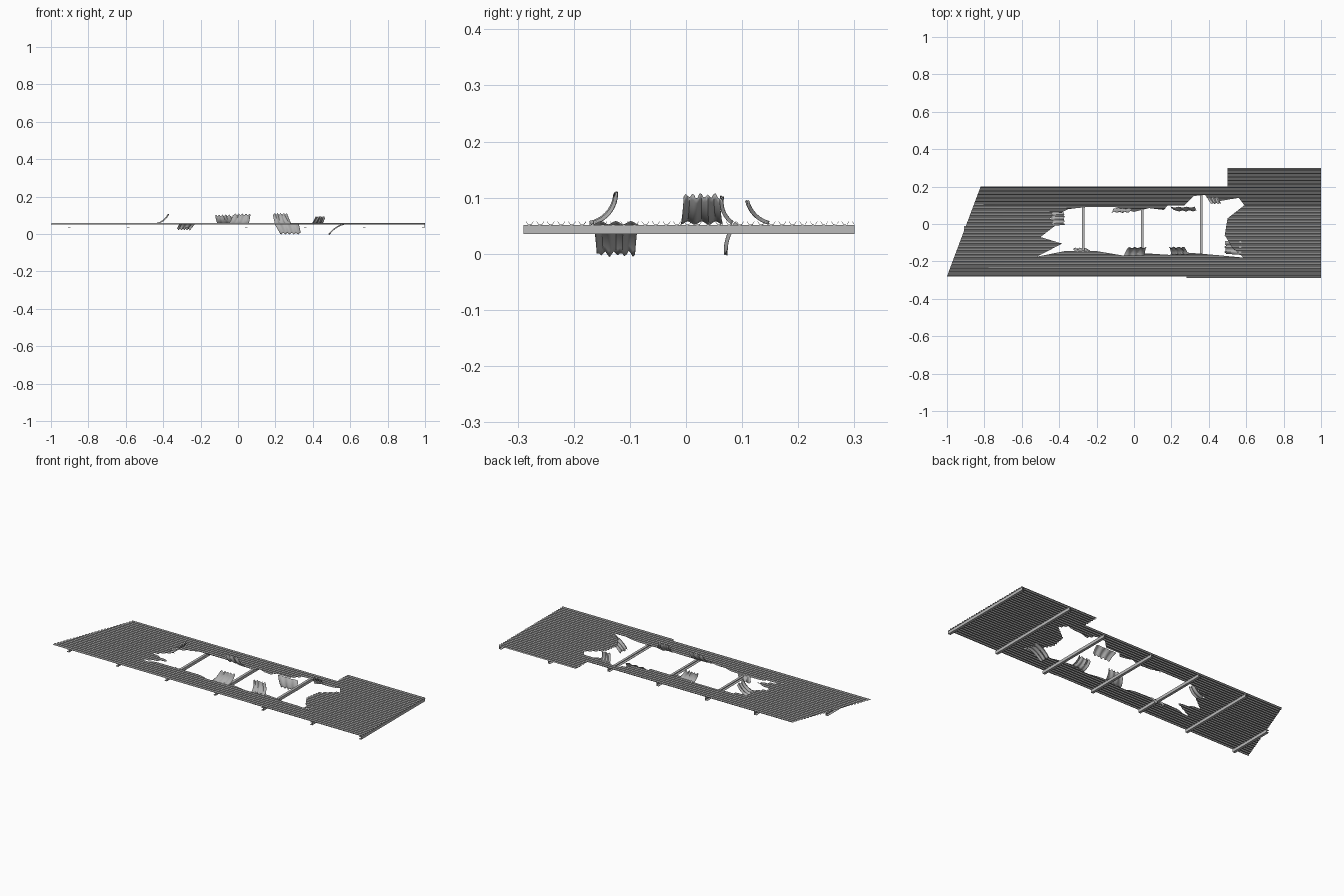
import bpy, bmesh, math
from mathutils import Vector

if "Cube" in bpy.data.objects:
    bpy.data.objects.remove(bpy.data.objects["Cube"])


def material(name, grey):
    m = bpy.data.materials.new(name)
    m.use_nodes = True
    m.diffuse_color = (grey, grey, grey, 1)
    m.node_tree.nodes["Principled BSDF"].inputs["Base Color"].default_value = (grey, grey, grey, 1)
    return m


sheet_mat = material("weathered steel sheet", 0.43)
beam_mat = material("galvanised steel", 0.5)

PITCH, LOW, HIGH = 0.01875, 0.052, 0.0575
STEPS = (0, 0.3, 0.5, 0.8)


def rib_height(y):
    """Trapezoid rib profile across the sheet."""
    f = (y / PITCH + 0.001) % 1.0
    if f < 0.3:
        k = 0
    elif f < 0.5:
        k = (f - 0.3) / 0.2
    elif f < 0.8:
        k = 1
    else:
        k = (1 - f) / 0.2
    return LOW + (HIGH - LOW) * k


def finish(bm, name, mat, thickness=0):
    mesh = bpy.data.meshes.new(name)
    bm.to_mesh(mesh)
    bm.free()
    ob = bpy.data.objects.new(name, mesh)
    bpy.context.collection.objects.link(ob)
    mesh.materials.append(mat)
    if thickness:
        mod = ob.modifiers.new("Thickness", "SOLIDIFY")
        mod.thickness = thickness
        mod.offset = 0
    return ob


# Corrugated sheet: outline and torn hole filled flat, sliced, then ribbed
outline = [(-1, -.28), (.28, -.28), (.28, -.29), (1, -.29),
           (1, .3), (.5, .3), (.5, .2), (-.82, .2)]
hole = [(-.35, .08), (-.26, .09), (-.1, .09), (0, .065), (.08, .085), (.16, .075),
        (.18, .1), (.27, .1), (.32, .15), (.38, .155), (.41, .115), (.56, .14),
        (.59, .1), (.5, .03), (.485, -.06), (.525, -.125), (.585, -.18),
        (.43, -.165), (.25, -.15), (.19, -.165), (.03, -.155), (-.05, -.17),
        (-.2, -.145), (-.37, -.145), (-.52, -.175), (-.385, -.105),
        (-.5, -.07), (-.41, 0), (-.45, .03)]
bm = bmesh.new()
for loop in (outline, hole):
    vs = [bm.verts.new((x, y, 0)) for x, y in loop]
    for a, b in zip(vs, vs[1:] + vs[:1]):
        bm.edges.new((a, b))
bmesh.ops.triangle_fill(bm, edges=bm.edges[:], use_beauty=True, normal=(0, 0, 1))
for i in range(-16, 17):
    for f in STEPS:
        bmesh.ops.bisect_plane(bm, geom=bm.verts[:] + bm.edges[:] + bm.faces[:], dist=1e-6,
                               plane_co=(0, (i + f) * PITCH, 0), plane_no=(0, 1, 0))
for f in bm.faces:
    f.normal_update()
    if f.normal.z < 0:
        f.normal_flip()
for v in bm.verts:
    v.co.z = rib_height(v.co.y)
finish(bm, "corrugated_sheet", sheet_mat, 0.0008)


# Purlins: open channel section swept along y
def purlin(name, x, y0, y1):
    w, top, bottom, t = 0.0075, 0.0515, 0.035, 0.002
    section = [(-w, top), (w, top), (w, bottom), (-w, bottom), (-w, bottom + t),
               (w - t, bottom + t), (w - t, top - t), (-w, top - t)]
    bm = bmesh.new()
    face = bm.faces.new([bm.verts.new((x + px, y0, pz)) for px, pz in section])
    ext = bmesh.ops.extrude_face_region(bm, geom=[face])["geom"]
    bmesh.ops.translate(bm, vec=(0, y1 - y0, 0),
                        verts=[g for g in ext if isinstance(g, bmesh.types.BMVert)])
    bmesh.ops.recalc_face_normals(bm, faces=bm.faces[:])
    finish(bm, name, beam_mat)


for i in range(7):
    front = -.29 if i > 3 else -.28
    back = -.01 if i == 0 else (.3 if i > 4 else .2)
    purlin(f"purlin_{i + 1}", -.902 + i * .3155, front, back)


# Torn flaps: curled strips rooted on the hole edge
def flap(name, root, inward, width, length, start, end, skew=0.0):
    """Bend a strip from angle start to end (degrees, + is up) as it leaves the sheet."""
    out = Vector((inward[0], inward[1], 0)).normalized()
    side = Vector((-out.y, out.x, 0))
    rows, cols = 8, 18
    bm = bmesh.new()
    grid = []
    spine = Vector((root[0], root[1], 0.055))
    for r in range(rows + 1):
        t = r / rows
        a = math.radians(start + (end - start) * t)
        if r:
            spine = spine + (out * math.cos(a) + Vector((0, 0, math.sin(a)))) * length / rows
        normal = Vector((0, 0, math.cos(a))) - out * math.sin(a)
        row = []
        for c in range(cols + 1):
            s = c / cols - 0.5
            wave = math.cos(s * math.tau * 3) * 0.003
            ragged = out * math.cos(a) + Vector((0, 0, math.sin(a)))
            jag = 0.005 * t * math.sin(c * 1.7)
            p = spine + side * (s * width * (1 - 0.15 * t) + skew * t) + normal * wave + ragged * jag
            row.append(bm.verts.new(p))
        grid.append(row)
    for r in range(rows):
        for c in range(cols):
            bm.faces.new((grid[r][c], grid[r][c + 1], grid[r + 1][c + 1], grid[r + 1][c]))
    bmesh.ops.recalc_face_normals(bm, faces=bm.faces[:])
    ob = finish(bm, name, sheet_mat, 0.0008)
    bpy.ops.object.select_all(action="DESELECT")
    ob.select_set(True)
    bpy.context.view_layer.objects.active = ob
    bpy.ops.object.shade_smooth_by_angle(angle=math.radians(40))


flap("left_flap_up", (-.44, .028), (1, 0), .075, .085, 5, 60)
flap("back_flap_up", (-.06, .083), (0, -1), .1, .05, 30, 95, -.02)
flap("front_flap_up", (.0, -.172), (0, 1), .11, .072, 5, 80, -.02)
flap("front_right_flap_up", (.245, -.165), (0, 1), .09, .07, 10, 85, .02)
flap("back_right_flap_up", (.42, .148), (0, -1), .06, .055, 10, 70, .02)
flap("back_flap_down", (.26, .09), (0, -1), .13, .058, -45, -90, .02)
flap("right_flap_down", (.575, -.125), (-1, 0), .08, .105, -10, -50)
flap("front_left_flap_down", (-.27, -.15), (0, 1), .085, .038, -30, -80, .02)
